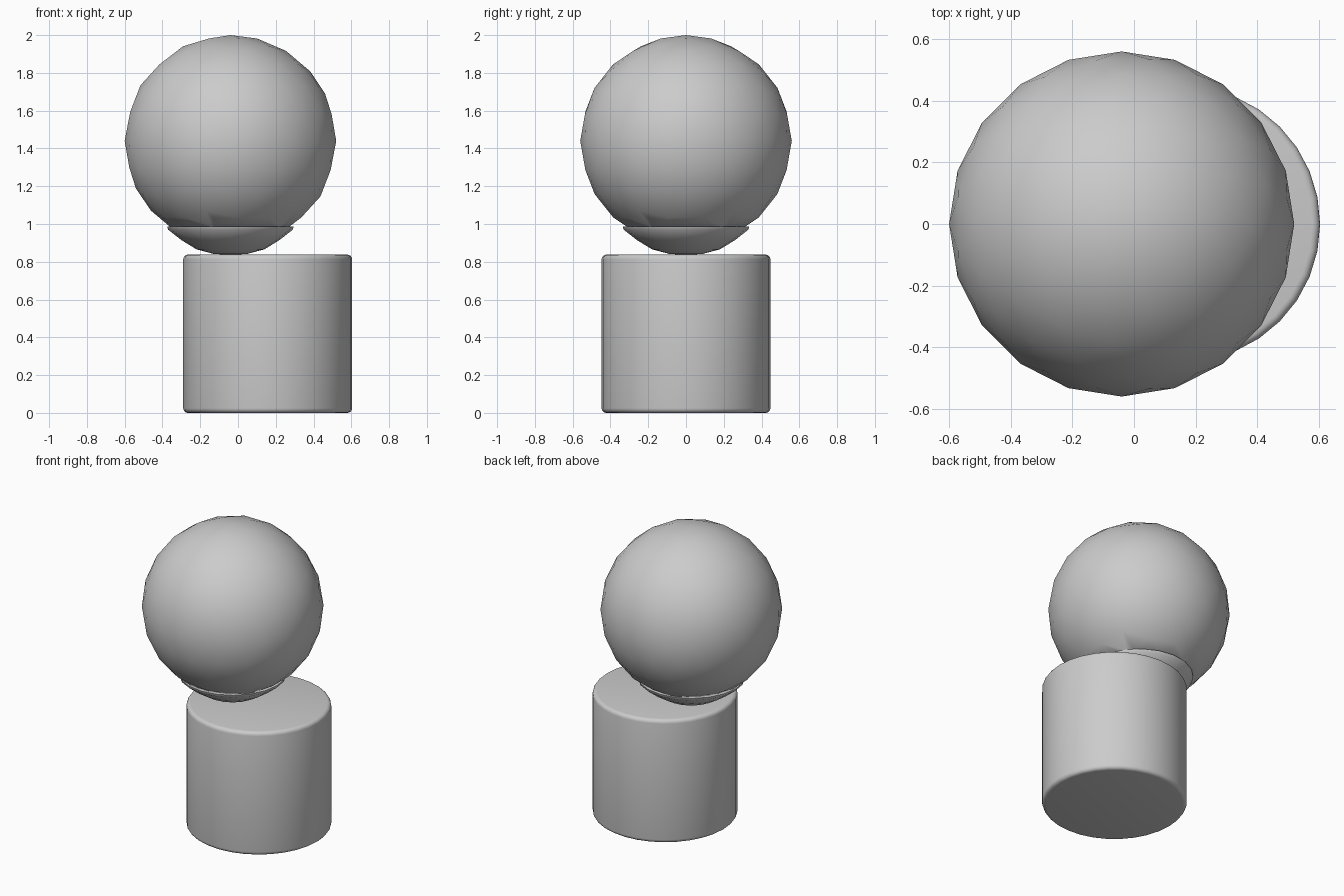
import bpy, bmesh, math
from mathutils import Vector

cube = bpy.data.objects.get("Cube")
if cube:
    bpy.data.objects.remove(cube, do_unlink=True)

# Single plain grey
grey = bpy.data.materials.new("plain grey")
grey.use_nodes = True
colour = (0.6, 0.6, 0.6, 1)
grey.diffuse_color = colour
grey.node_tree.nodes["Principled BSDF"].inputs["Base Color"].default_value = colour

BALL = Vector((-0.04, 0, 1.44))
RADIUS = 0.56
CUT = 0.987


def finish(name, bm, location, angle):
    bmesh.ops.recalc_face_normals(bm, faces=bm.faces)
    mesh = bpy.data.meshes.new(name)
    bm.to_mesh(mesh)
    bm.free()
    obj = bpy.data.objects.new(name, mesh)
    obj.location = location
    mesh.materials.append(grey)
    bpy.context.collection.objects.link(obj)
    bpy.ops.object.select_all(action="DESELECT")
    obj.select_set(True)
    bpy.context.view_layer.objects.active = obj
    bpy.ops.object.shade_smooth_by_angle(angle=math.radians(angle))
    return obj


def lathe(name, profile, location, sides):
    bm = bmesh.new()
    verts = [bm.verts.new((r, 0, z)) for r, z in profile]
    edges = [bm.edges.new(pair) for pair in zip(verts, verts[1:])]
    bmesh.ops.spin(bm, geom=verts + edges, axis=(0, 0, 1), cent=(0, 0, 0),
                   angle=math.tau, steps=sides)
    bmesh.ops.remove_doubles(bm, verts=bm.verts, dist=0.0005)
    return finish(name, bm, location, 40)


# Large faceted-outline ball, cut flat underneath
bm = bmesh.new()
bmesh.ops.create_icosphere(bm, subdivisions=3, radius=RADIUS)
cut = bmesh.ops.bisect_plane(bm, geom=bm.verts[:] + bm.edges[:] + bm.faces[:],
                             plane_co=(0, 0, CUT - BALL.z), plane_no=(0, 0, -1),
                             clear_outer=True)
rim = [e for e in cut["geom_cut"] if isinstance(e, bmesh.types.BMEdge)]
bmesh.ops.contextual_create(bm, geom=rim)
finish("ball", bm, BALL, 40)

# Shallow bowl that carries the ball
lathe("bowl", [(0, CUT), (0.335, CUT), (0.33, 0.97), (0.26, 0.915),
               (0.18, 0.866), (0.09, 0.842), (0, 0.836)], (BALL.x, 0, 0), 20)

# Offset cylindrical base with softened rims
R, H, B = 0.447, 0.838, 0.025
arc = [(R - B + B * math.sin(a), B - B * math.cos(a))
       for a in (math.pi / 2 * i / 4 for i in range(5))]
outline = [(0, 0)] + arc + [(r, H - z) for r, z in reversed(arc)] + [(0, H)]
lathe("base", outline, (0.157, 0, 0), 32)
